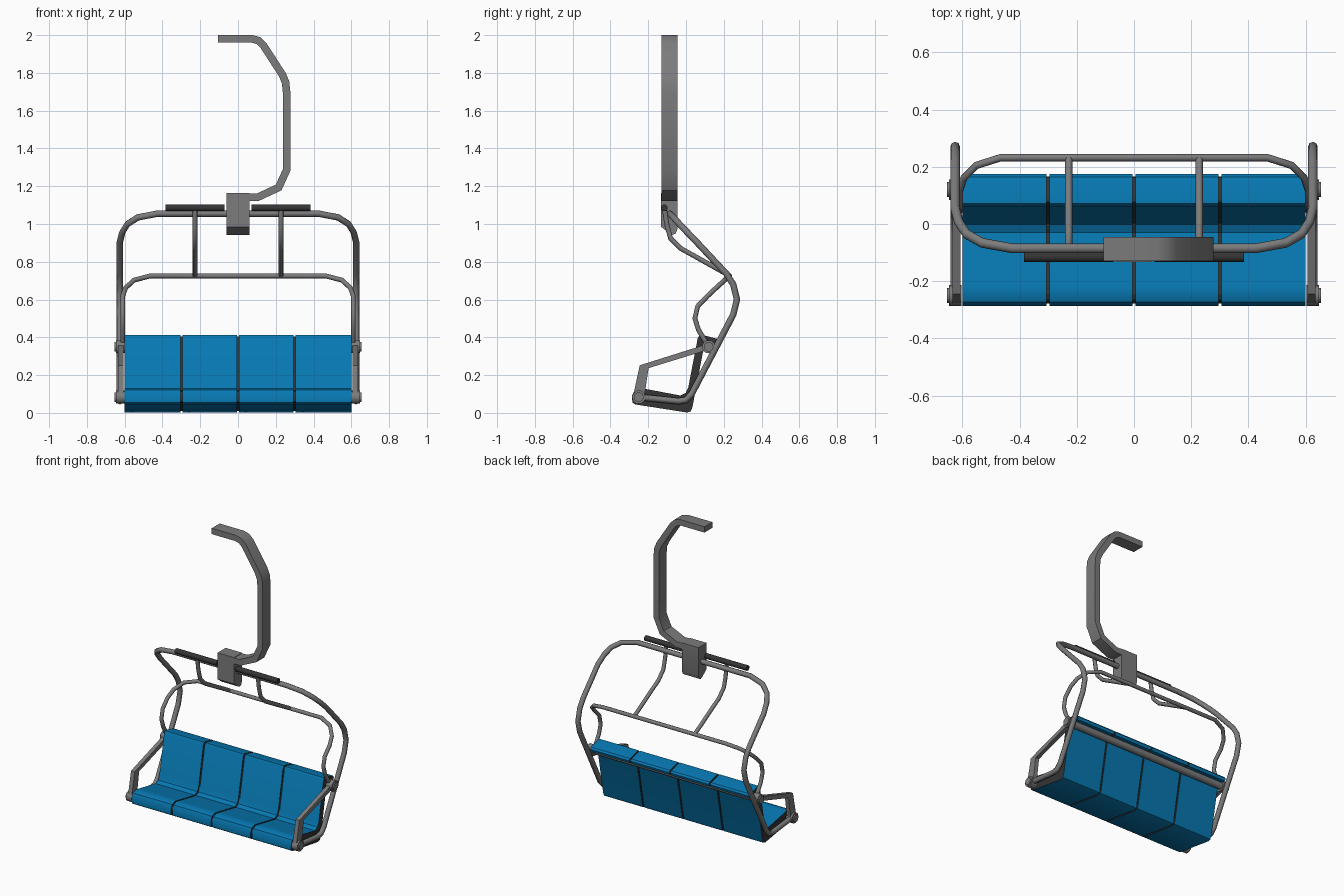
import bpy, bmesh, math
from mathutils import Matrix, Vector

if "Cube" in bpy.data.objects:
    bpy.data.objects.remove(bpy.data.objects["Cube"])


def material(name, rgb):
    m = bpy.data.materials.new(name)
    m.diffuse_color = (*rgb, 1)
    m.use_nodes = True
    m.node_tree.nodes["Principled BSDF"].inputs["Base Color"].default_value = m.diffuse_color
    return m


STEEL = material("grey steel", (0.2, 0.2, 0.2))
BLACK = material("black rubber", (0.035, 0.035, 0.035))
BLUE = material("blue seat", (0.002, 0.19, 0.45))


def add(name, mesh, mats, smooth=None):
    o = bpy.data.objects.new(name, mesh)
    bpy.context.collection.objects.link(o)
    for m in mats:
        mesh.materials.append(m)
    if smooth:
        bpy.ops.object.select_all(action='DESELECT')
        o.select_set(True)
        bpy.context.view_layer.objects.active = o
        bpy.ops.object.shade_smooth_by_angle(angle=math.radians(smooth))
    return o


def tube(name, pts, r, mat=STEEL):
    c = bpy.data.curves.new(name, 'CURVE')
    c.dimensions = '3D'
    c.bevel_depth, c.bevel_resolution, c.use_fill_caps = r, 2, True
    s = c.splines.new('POLY')
    s.points.add(len(pts) - 1)
    for p, q in zip(s.points, pts):
        p.co = (*q, 1)
    tmp = bpy.data.objects.new(name + "_path", c)
    bpy.context.collection.objects.link(tmp)
    bpy.context.view_layer.update()
    dg = bpy.context.evaluated_depsgraph_get()
    mesh = bpy.data.meshes.new_from_object(tmp.evaluated_get(dg))
    bpy.data.objects.remove(tmp)
    mesh.materials.clear()
    return add(name, mesh, [mat], 50)


def prism(name, prof, axis, a, b, mats, smooth=None, end_mat=0):
    """Extrude a 2D profile (x,z or y,z) along y or x from a to b."""
    bm = bmesh.new()
    co = (lambda p: (a, p[0], p[1])) if axis == 'x' else (lambda p: (p[0], a, p[1]))
    f = bm.faces.new([bm.verts.new(co(p)) for p in prof])
    d = Vector((b - a, 0, 0)) if axis == 'x' else Vector((0, b - a, 0))
    ext = bmesh.ops.extrude_face_region(bm, geom=[f], use_keep_orig=True)
    bmesh.ops.translate(bm, verts=[v for v in ext['geom'] if isinstance(v, bmesh.types.BMVert)], vec=d)
    bmesh.ops.recalc_face_normals(bm, faces=bm.faces)
    for f in bm.faces:
        if abs(f.normal.dot(d.normalized())) > 0.9:
            f.material_index = end_mat
    mesh = bpy.data.meshes.new(name)
    bm.to_mesh(mesh)
    bm.free()
    return add(name, mesh, mats, smooth)


def ribbon(path, w):
    """Closed outline of constant width around an open 2D path."""
    left, right = [], []
    P = [Vector(p) for p in path]
    for i, p in enumerate(P):
        d0 = (P[i] - P[i - 1]).normalized() if i else (P[1] - P[0]).normalized()
        d1 = (P[i + 1] - P[i]).normalized() if i < len(P) - 1 else d0
        t = (d0 + d1).normalized()
        n = Vector((-t.y, t.x)) * (w / 2 / max(0.5, t.dot(d0)))
        left.append(p + n)
        right.append(p - n)
    return left + right[::-1]


def rod(name, x0, x1, y, z, r, mat, sides=10):
    bm = bmesh.new()
    bmesh.ops.create_cone(bm, cap_ends=True, segments=sides, radius1=r, radius2=r, depth=abs(x1 - x0),
                          matrix=Matrix.Translation(((x0 + x1) / 2, y, z)) @ Matrix.Rotation(math.pi / 2, 4, 'Y'))
    mesh = bpy.data.meshes.new(name)
    bm.to_mesh(mesh)
    bm.free()
    return add(name, mesh, [mat], 50)


def mirrored(half):
    """Half a loop on the +x side, continued across to -x."""
    return half + [(-x, y, z) for x, y, z in reversed(half)]


# hanger arm and its clamp block
arm = [(-0.107, 1.98), (0.075, 1.98), (0.108, 1.971), (0.135, 1.945), (0.235, 1.79), (0.252, 1.75),
       (0.257, 1.70), (0.257, 1.285), (0.215, 1.193), (0.105, 1.142), (0.04, 1.142)]
prism("hanger_arm", ribbon(arm, 0.04), 'y', -0.13, -0.046, [STEEL], 35)
block = [(-0.132, 1.165), (-0.045, 1.165), (-0.045, 0.975), (-0.054, 0.95), (-0.07, 0.943),
         (-0.09, 0.953), (-0.132, 0.985)]
prism("hanger_block", block, 'x', -0.062, 0.062, [STEEL], 35)

# main frame loop
tube("main_frame", mirrored([
    (0.625, -0.25, 0.083), (0.625, -0.04, 0.062), (0.625, 0.0, 0.068), (0.625, 0.03, 0.10),
    (0.625, 0.25, 0.52), (0.625, 0.27, 0.60), (0.625, 0.25, 0.68), (0.625, 0.215, 0.735),
    (0.625, 0.056, 0.905), (0.612, 0.006, 0.957), (0.585, -0.035, 1.0), (0.53, -0.066, 1.035),
    (0.425, -0.085, 1.055)]), 0.017)

# raised safety bar, struts and foot pads
tube("safety_bar", mirrored([
    (0.61, 0.12, 0.35), (0.61, 0.066, 0.44), (0.61, 0.047, 0.50), (0.61, 0.062, 0.565),
    (0.61, 0.115, 0.62), (0.595, 0.16, 0.662), (0.55, 0.205, 0.703), (0.465, 0.232, 0.725)]), 0.013)
for s, side in ((-1, "left"), (1, "right")):
    x = 0.228 * s
    tube(side + "_strut", [(x, -0.115, 1.085), (x, -0.10, 0.99), (x, -0.082, 0.925), (x, -0.03, 0.872),
                           (x, 0.228, 0.728)], 0.013)
    rod(side + "_foot_pad", 0.072 * s, 0.385 * s, -0.115, 1.085, 0.018, BLACK)
    # armrest plate with pivot hubs
    armrest = [(0.12, 0.367), (-0.245, 0.252), (-0.28, 0.09), (-0.222, 0.08), (-0.198, 0.237), (0.12, 0.335)]
    prism(side + "_armrest", armrest, 'x', 0.606 * s, 0.634 * s, [STEEL])
    for n, y, z in (("rear", 0.12, 0.35), ("front", -0.25, 0.083)):
        rod(f"{side}_{n}_hub", 0.602 * s, 0.646 * s, y, z, 0.036, STEEL)
        rod(f"{side}_{n}_hub_cap", 0.646 * s, 0.654 * s, y, z, 0.026, STEEL)

# cross tube behind the backrest
rod("rear_cross_tube", -0.61, 0.61, 0.12, 0.35, 0.024, STEEL)

# seat shell: four blue panels with dark ends
seat = [(-0.27, 0.045), (-0.284, 0.055), (-0.286, 0.09), (-0.272, 0.12), (-0.245, 0.131), (-0.215, 0.127),
        (-0.03, 0.092), (-0.002, 0.105), (0.012, 0.135), (0.062, 0.395), (0.072, 0.412), (0.09, 0.412),
        (0.165, 0.392), (0.174, 0.38), (0.168, 0.362), (0.105, 0.372), (0.096, 0.355), (0.034, 0.03),
        (0.025, 0.008), (0.005, 0.002)]
for i in range(4):
    x0 = -0.6 + 0.3 * i
    prism(f"seat_panel_{i + 1}", seat, 'x', x0 + (0.005 if i else 0), x0 + (0.295 if i < 3 else 0.3),
          [BLUE, BLACK], 35, end_mat=1)

# dark filler strips in the seams, set slightly below the panel surface
filler = [(-0.266, 0.053), (-0.276, 0.06), (-0.278, 0.09), (-0.266, 0.114), (-0.245, 0.122), (-0.215, 0.119),
          (-0.03, 0.084), (0.004, 0.1), (0.02, 0.135), (0.07, 0.393), (0.077, 0.404), (0.09, 0.404),
          (0.162, 0.385), (0.166, 0.378), (0.163, 0.371), (0.1, 0.38), (0.088, 0.357), (0.027, 0.032),
          (0.02, 0.014), (0.006, 0.01)]
for i in range(3):
    x0 = -0.3 + 0.3 * i
    prism(f"seam_filler_{i + 1}", filler, 'x', x0 - 0.006, x0 + 0.006, [BLACK])
